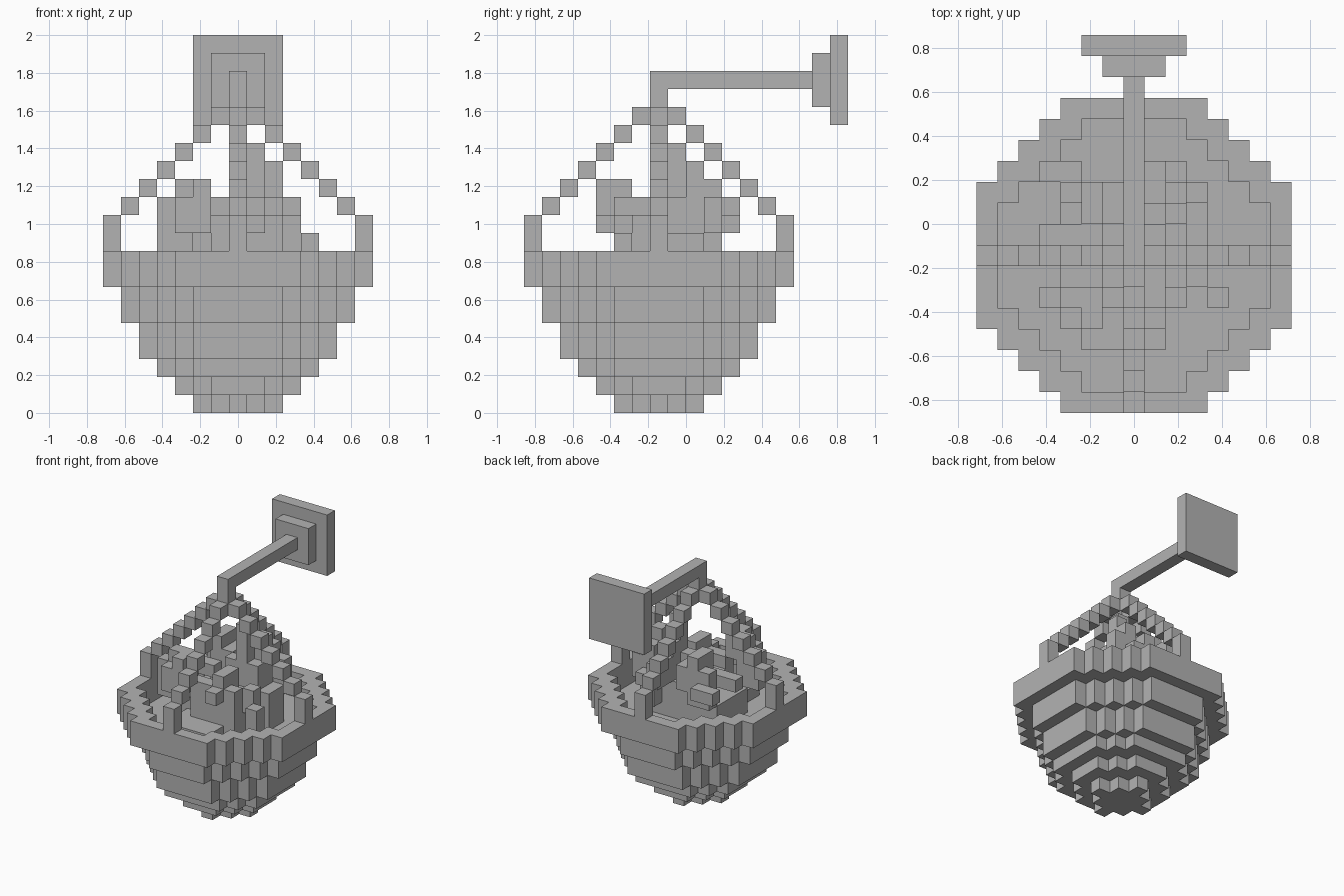
import bpy
import bmesh
from mathutils import Vector

cube = bpy.data.objects.get("Cube")
if cube:
    bpy.data.objects.remove(cube, do_unlink=True)

UNIT = 2 / 21            # edge of one block
CENTRE_Y = -1.5 * UNIT   # the basket sits forward of the wall plate

grey = bpy.data.materials.new("plain grey")
grey.use_nodes = True
colour = (0.45, 0.45, 0.45, 1)
grey.diffuse_color = colour
grey.node_tree.nodes["Principled BSDF"].inputs["Base Color"].default_value = colour


def box(i0, i1, j0, j1, k0, k1):
    """Cells of a block: inclusive in plan, from level k0 up to level k1."""
    return {(i, j, k) for i in range(i0, i1 + 1)
            for j in range(j0, j1 + 1) for k in range(k0, k1)}


def octagon(radius, reach, k0, k1):
    """Cells of a stepped round slab with cut corners."""
    return {c for c in box(-radius, radius, -radius, radius, k0, k1)
            if abs(c[0]) + abs(c[1]) <= reach}


def build(name, cells):
    """Make one object from the exposed sides of the cells."""
    bm = bmesh.new()
    verts = {}

    def corner(p):
        key = tuple(round(2 * n) for n in p)
        if key not in verts:
            verts[key] = bm.verts.new((p.x * UNIT, p.y * UNIT + CENTRE_Y,
                                       (p.z + 0.5) * UNIT))
        return verts[key]

    for cell in sorted(cells):
        mid = Vector(cell)
        for axis in range(3):
            for side in (-1, 1):
                n = Vector((0, 0, 0))
                n[axis] = side
                if tuple(int(a) for a in mid + n) in cells:
                    continue
                u = Vector((0, 0, 0))
                u[(axis + 1) % 3] = 1
                w = n.cross(u)
                bm.faces.new([corner(mid + (n + a * u + b * w) / 2)
                              for a, b in ((-1, -1), (1, -1), (1, 1), (-1, 1))])
    bmesh.ops.dissolve_limit(bm, angle_limit=0.01, verts=bm.verts[:], edges=bm.edges[:])
    mesh = bpy.data.meshes.new(name)
    bm.to_mesh(mesh)
    bm.free()
    mesh.materials.append(grey)
    obj = bpy.data.objects.new(name, mesh)
    bpy.context.collection.objects.link(obj)


# Basket: stepped bowl with a raised rim around the soil
basket = set()
for radius, reach, k0, k1 in ((2, 2, 0, 1), (3, 4, 1, 2), (4, 6, 2, 3),
                              (5, 7, 3, 5), (6, 8, 5, 7), (7, 10, 7, 9)):
    basket |= octagon(radius, reach, k0, k1)
basket -= octagon(6, 8, 7, 9)
build("basket", basket)

# Four chains: a short post on the rim, then single blocks stepping inward
for name, dx, dy in (("left", 1, 0), ("right", -1, 0), ("front", 0, -1), ("back", 0, 1)):
    chain = {(7 * dx, 7 * dy, 9)}
    for step in range(7):
        r = 7 - step
        chain.add((r * dx, r * dy, 10 + step))
    build(name + "_chain", chain)

# Bracket: hook, arm and two wall plates
build("bracket_arm", box(0, 0, 0, 8, 18, 19) | box(0, 0, 0, 0, 17, 18))
build("bracket_boss", box(-1, 1, 9, 9, 17, 20))
build("wall_plate", box(-2, 2, 10, 10, 16, 21))

# Plants: a low mound, a central stalk and scattered leaves
mound = box(-1, 2, -1, 2, 7, 10) | box(-2, 1, -4, -2, 7, 8) | box(-3, -2, -1, 2, 7, 9)
build("plant_mound", mound)

stalk = box(1, 1, 1, 1, 10, 15) | box(2, 2, 1, 2, 10, 12) | box(2, 2, 2, 2, 12, 14)
stalk |= box(1, 1, 2, 2, 10, 13) | box(0, 0, 1, 1, 10, 12)
build("plant_stalk", stalk)

front_leaves = (
    (-3, -2, -3, -3, 10, 12), (-2, -2, -3, -2, 11, 13), (-3, -3, -2, -2, 9, 13),
    (-4, -4, -2, -2, 9, 12), (-1, 0, -2, -2, 8, 11), (1, 1, -2, -1, 8, 12),
    (2, 2, -2, -2, 7, 11), (1, 1, -3, -3, 10, 11), (4, 4, -2, -2, 7, 10),
    (3, 3, -1, -1, 9, 11),
)
back_leaves = (
    (-4, -3, 4, 4, 10, 11), (-3, -3, 3, 3, 9, 12), (-2, -2, 2, 3, 9, 13),
    (-4, -2, 1, 1, 10, 11), (-1, -1, 2, 3, 10, 12), (1, 1, 3, 4, 10, 12),
    (2, 2, 4, 4, 10, 11), (2, 2, 3, 3, 8, 13), (3, 3, 3, 3, 10, 12),
    (3, 3, 1, 2, 7, 10),
)
for name, leaves in (("front_leaves", front_leaves), ("back_leaves", back_leaves)):
    build(name, set().union(*(box(*leaf) for leaf in leaves)))
